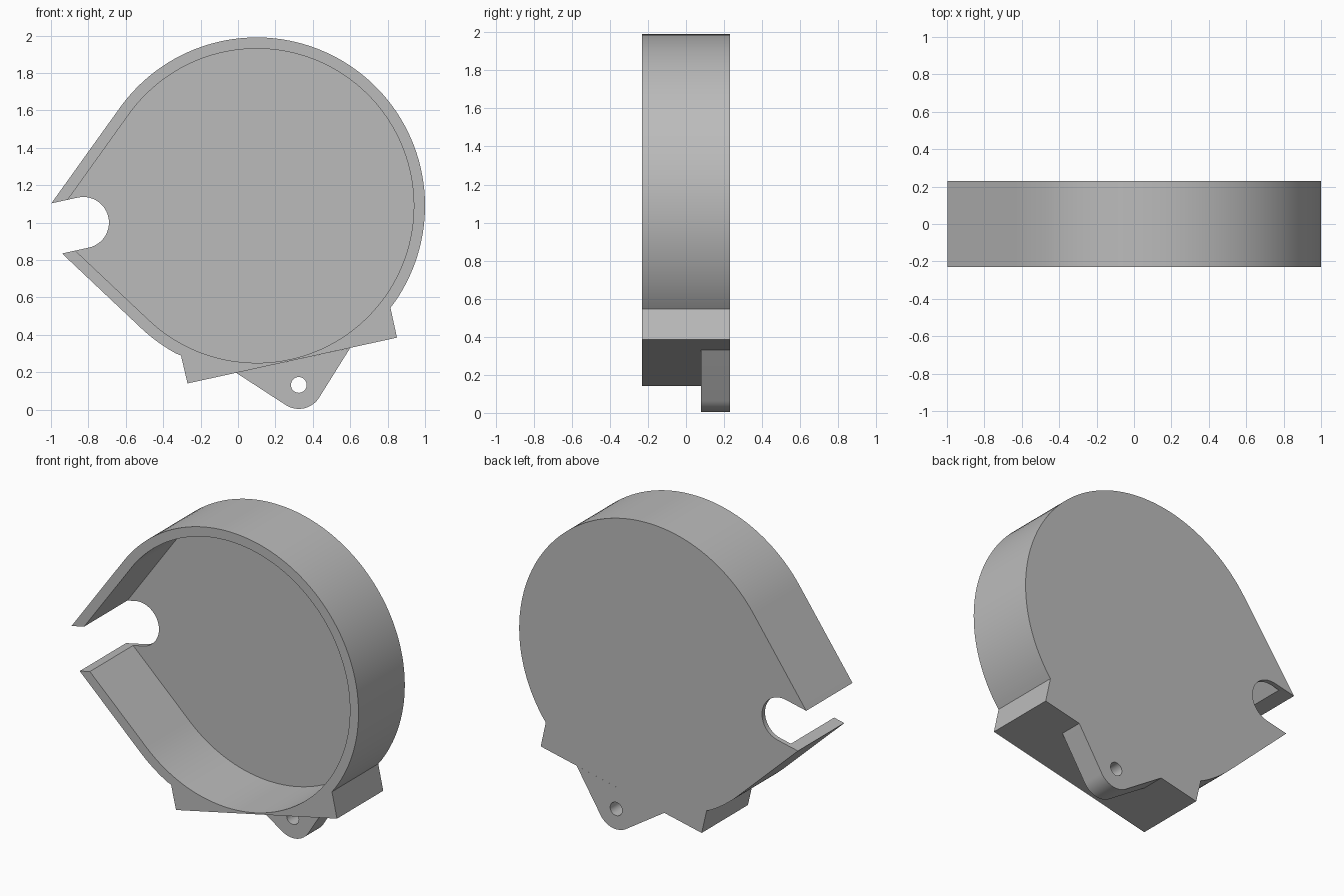
import bpy, bmesh
from math import acos, atan2, cos, sin, hypot, pi, radians

if "Cube" in bpy.data.objects:
    bpy.data.objects.remove(bpy.data.objects["Cube"])

grey = bpy.data.materials.new("plain_grey")
grey.use_nodes = True
GREY = (0.5, 0.5, 0.5, 1)
grey.diffuse_color = GREY
grey.node_tree.nodes["Principled BSDF"].inputs["Base Color"].default_value = GREY

BACK, FRONT = 0.23, -0.23
CENTRE, RADIUS, WALL, FLOOR = (0.1, 1.09), 0.9, 0.06, 0.03
TILT = radians(12.3)


def arc(c, r, start, end, n):
    """Points on an arc in the xz plane."""
    steps = [start + (end - start) * i / n for i in range(n + 1)]
    return [(c[0] + r * cos(a), c[1] + r * sin(a)) for a in steps]


def angle_to(p, c=CENTRE):
    return atan2(p[1] - c[1], p[0] - c[0])


def prism(name, profile, y0, y1):
    """Extrude an xz profile from y0 to y1."""
    bm = bmesh.new()
    face = bm.faces.new([bm.verts.new((x, y0, z)) for x, z in profile])
    out = bmesh.ops.extrude_face_region(bm, geom=[face])
    for v in out["geom"]:
        if isinstance(v, bmesh.types.BMVert):
            v.co.y = y1
    bmesh.ops.recalc_face_normals(bm, faces=bm.faces)
    mesh = bpy.data.meshes.new(name)
    bm.to_mesh(mesh)
    bm.free()
    mesh.materials.append(grey)
    obj = bpy.data.objects.new(name, mesh)
    bpy.context.collection.objects.link(obj)
    return obj


def activate(obj):
    bpy.ops.object.select_all(action="DESELECT")
    obj.select_set(True)
    bpy.context.view_layer.objects.active = obj


def cut(obj, cutter):
    cutter.hide_render = True
    mod = obj.modifiers.new("cut", "BOOLEAN")
    mod.operation, mod.solver, mod.object = "DIFFERENCE", "EXACT", cutter
    activate(obj)
    bpy.ops.object.modifier_apply(modifier=mod.name)
    bpy.data.objects.remove(cutter)


# Straight walls leave the round body along tangents to these two tips
upper_tip, lower_tip = (-1.0, 1.1), (-0.94, 0.834)


def tangent_angle(tip, side):
    d = hypot(tip[0] - CENTRE[0], tip[1] - CENTRE[1])
    return angle_to(tip) + side * acos(RADIUS / d)


def inward(tip, angle):
    return (tip[0] - WALL * cos(angle), tip[1] - WALL * sin(angle))


upper = tangent_angle(upper_tip, -1) % (2 * pi)
lower = tangent_angle(lower_tip, 1) % (2 * pi) - 2 * pi

# Housing outline with the tilted foot block
foot = [(0.815, 0.545), (0.85, 0.385), (-0.27, 0.14), (-0.305, 0.29)]
outline = ([upper_tip] + arc(CENTRE, RADIUS, upper, angle_to(foot[0]), 72)[:-1] + foot
           + arc(CENTRE, RADIUS, angle_to(foot[-1]), lower, 10)[1:] + [lower_tip])
housing = prism("housing", outline, FRONT, BACK)

# Open-fronted cavity
inside = ([inward(upper_tip, upper)] + arc(CENTRE, RADIUS - WALL, upper, lower, 110)
          + [inward(lower_tip, lower)])
cut(housing, prism("cavity_cutter", inside, FRONT - 0.1, BACK - FLOOR))

# Round-ended side slot
slot_centre, slot_radius = (-0.827, 1.0), 0.137
slot = arc(slot_centre, slot_radius, TILT + pi / 2, TILT - pi / 2, 28)
far = [(x - 0.5 * cos(TILT), z - 0.5 * sin(TILT)) for x, z in (slot[-1], slot[0])]
cut(housing, prism("slot_cutter", slot + far, FRONT - 0.2, BACK + 0.2))

# Mounting ear with a screw hole
hole = (0.325, 0.132)
ear = prism("mounting_ear",
            [(0.6, 0.33), (-0.01, 0.197)]
            + arc(hole, 0.128, radians(238), radians(328), 20), 0.08, BACK)
cut(ear, prism("hole_cutter", arc(hole, 0.042, 0, 2 * pi, 32)[:-1], 0, BACK + 0.1))

for part in (housing, ear):
    activate(part)
    bpy.ops.object.shade_smooth_by_angle(angle=radians(20))
